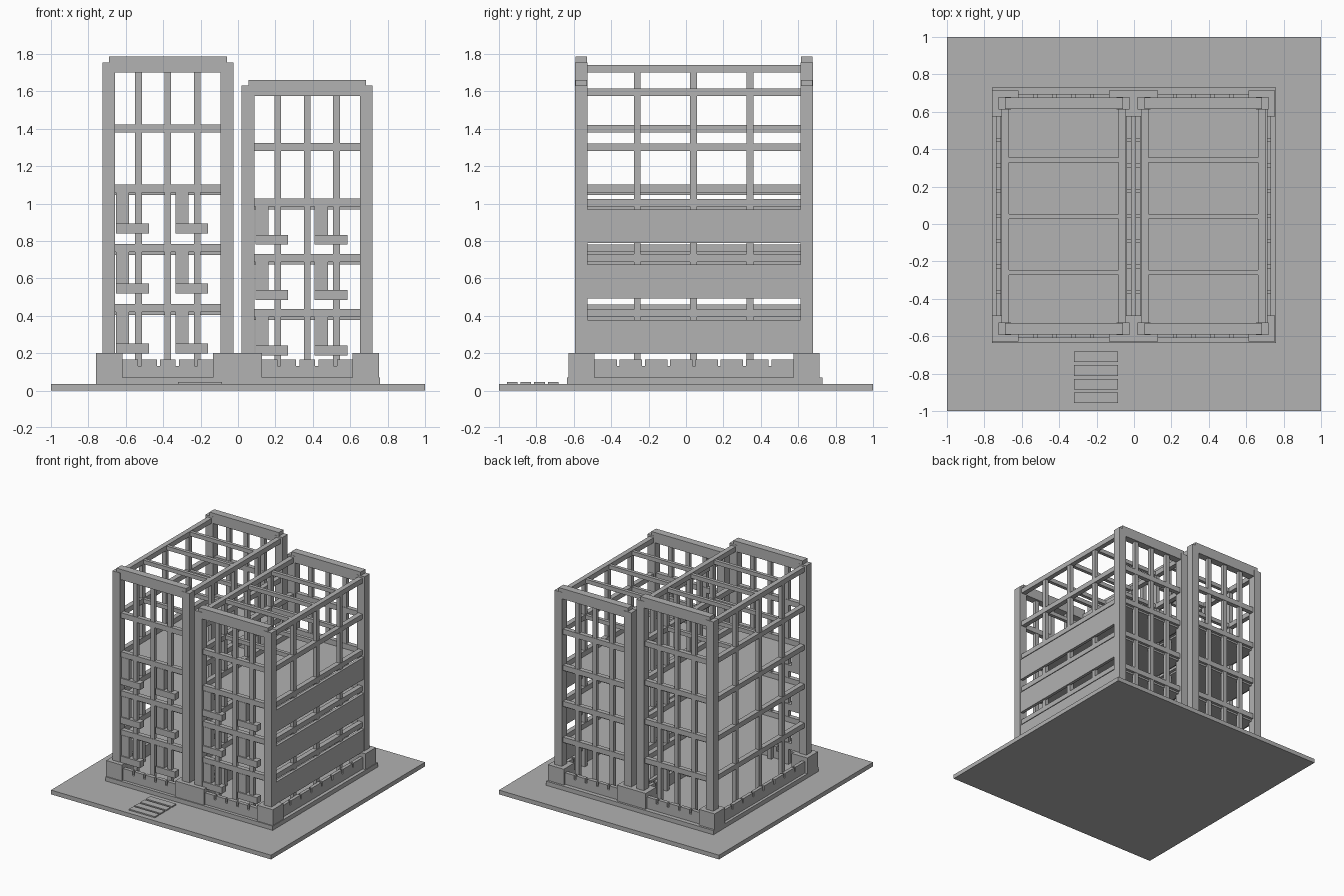
import bpy
import bmesh
from mathutils import Matrix, Vector

cube = bpy.data.objects.get("Cube")
if cube:
    bpy.data.objects.remove(cube, do_unlink=True)

grey = bpy.data.materials.new("concrete_grey")
grey.use_nodes = True
GREY = (0.445, 0.445, 0.445, 1)
grey.diffuse_color = GREY
grey.node_tree.nodes["Principled BSDF"].inputs["Base Color"].default_value = GREY

CY = 0.043            # depth centre of the building


def boxes(name, spans):
    """One object from boxes given as (x0, x1, y0, y1, z0, z1)."""
    bm = bmesh.new()
    for x0, x1, y0, y1, z0, z1 in spans:
        centre = Vector((x0 + x1, y0 + y1, z0 + z1)) / 2
        size = (abs(x1 - x0), abs(y1 - y0), abs(z1 - z0), 1)
        bmesh.ops.create_cube(bm, size=1, matrix=Matrix.Translation(centre) @ Matrix.Diagonal(size))
    mesh = bpy.data.meshes.new(name)
    bm.to_mesh(mesh)
    bm.free()
    mesh.materials.append(grey)
    obj = bpy.data.objects.new(name, mesh)
    bpy.context.collection.objects.link(obj)
    return obj


def merlons(start, end, count, gap):
    """Split a run into equal blocks with gaps between them."""
    pitch = (end - start + gap) / count
    return [(start + i * pitch, start + (i + 1) * pitch - gap) for i in range(count)]


# Ground slab, crossing and plinth
boxes("ground_slab", [(-1, 1, -1, 1, 0, 0.035)])
boxes("crossing_stripes", [(-0.32, -0.085, y, y + 0.057, 0.035, 0.045)
                           for y in (-0.957, -0.885, -0.812, -0.738)])
boxes("plinth", [(-0.76, 0.76, -0.635, 0.73, 0.035, 0.07)])


def tower(side, cx, top, storey, levels):
    """levels: bottom heights of the storey beams, from the lowest up."""
    signs = [(sx, sy) for sx in (-1, 1) for sy in (-1, 1)]
    bay_x = [cx + d for d in (-0.157, 0, 0.157)]
    bay_y = [CY + d for d in (-0.303, -0.003, 0.299)]

    # Corner feet and columns
    boxes(side + "_corner_feet", [
        (cx + sx * 0.242, cx + sx * 0.385, CY + sy * 0.533, CY + sy * 0.67, 0.07, 0.2)
        for sx, sy in signs])
    boxes(side + "_columns", [
        (cx + sx * 0.282, cx + sx * 0.35, CY + sy * 0.57, CY + sy * 0.637, 0.07, top)
        for sx, sy in signs])

    # Heavy top beams on front and back
    boxes(side + "_top_beams", [
        (cx - 0.315, cx + 0.315, CY + s * 0.572, CY + s * 0.633, top - 0.055, top + 0.03)
        for s in (-1, 1)])

    # Storey beams on all four sides
    beams = []
    for z in levels:
        for s in (-1, 1):
            beams.append((cx - 0.285, cx + 0.285, CY + s * 0.585, CY + s * 0.622, z, z + 0.043))
    for z in levels + [top - 0.055]:
        for s in (-1, 1):
            beams.append((cx + s * 0.293, cx + s * 0.333, CY - 0.572, CY + 0.572, z, z + 0.041))
    boxes(side + "_storey_beams", beams)

    # Slim uprights between the columns
    posts = []
    for s in (-1, 1):
        posts += [(x - 0.018, x + 0.018, CY + s * 0.588, CY + s * 0.619, 0.07, top - 0.05) for x in bay_x]
        posts += [(cx + s * 0.297, cx + s * 0.33, y - 0.018, y + 0.018, 0.07, top - 0.05) for y in bay_y]
    boxes(side + "_uprights", posts)

    # Open cross beams in the two upper levels
    boxes(side + "_cross_beams", [
        (cx - 0.3, cx + 0.3, y - 0.014, y + 0.014, z + 0.004, z + 0.037)
        for y in bay_y for z in (levels[-1], top - 0.055)])

    # Floors under the lower three beam levels
    boxes(side + "_floors", [
        (cx - 0.31, cx + 0.31, CY - 0.6, CY + 0.6, z - 0.015, z) for z in levels[:3]])

    # Hooked brackets hanging below the front beams
    hooks = []
    for z in levels[:3]:
        low = z - storey * 0.69
        for x in (cx - 0.277, cx + 0.04):
            hooks.append((x, x + 0.07, CY - 0.625, CY - 0.58, low, z))
            hooks.append((x, x + 0.175, CY - 0.635, CY - 0.58, low, low + 0.053))
    boxes(side + "_front_brackets", hooks)

    # Low notched wall between the feet
    wall = []
    for s in (-1, 1):
        y0, y1 = CY + s * 0.622, CY + s * 0.652
        wall.append((cx - 0.242, cx + 0.242, y0, y1, 0.07, 0.13))
        wall += [(a, b, y0, y1, 0.13, 0.165) for a, b in merlons(cx - 0.242, cx + 0.242, 5, 0.018)]
        x0, x1 = cx + s * 0.335, cx + s * 0.362
        wall.append((x0, x1, CY - 0.533, CY + 0.533, 0.07, 0.13))
        wall += [(x0, x1, a, b, 0.13, 0.165) for a, b in merlons(CY - 0.533, CY + 0.533, 8, 0.015)]
    boxes(side + "_notched_wall", wall)


LEFT_LEVELS = [0.42 + 0.32 * i for i in range(4)]
RIGHT_LEVELS = [0.392 + 0.296 * i for i in range(4)]
tower("tall_tower", -0.375, 1.755, 0.32, LEFT_LEVELS)
tower("short_tower", 0.37, 1.63, 0.296, RIGHT_LEVELS)

# Solid side panels on the outer face of the short tower
boxes("side_panels", [(0.69, 0.715, CY - 0.572, CY + 0.572, z - 0.195, z - 0.015)
                      for z in RIGHT_LEVELS[:3]])
